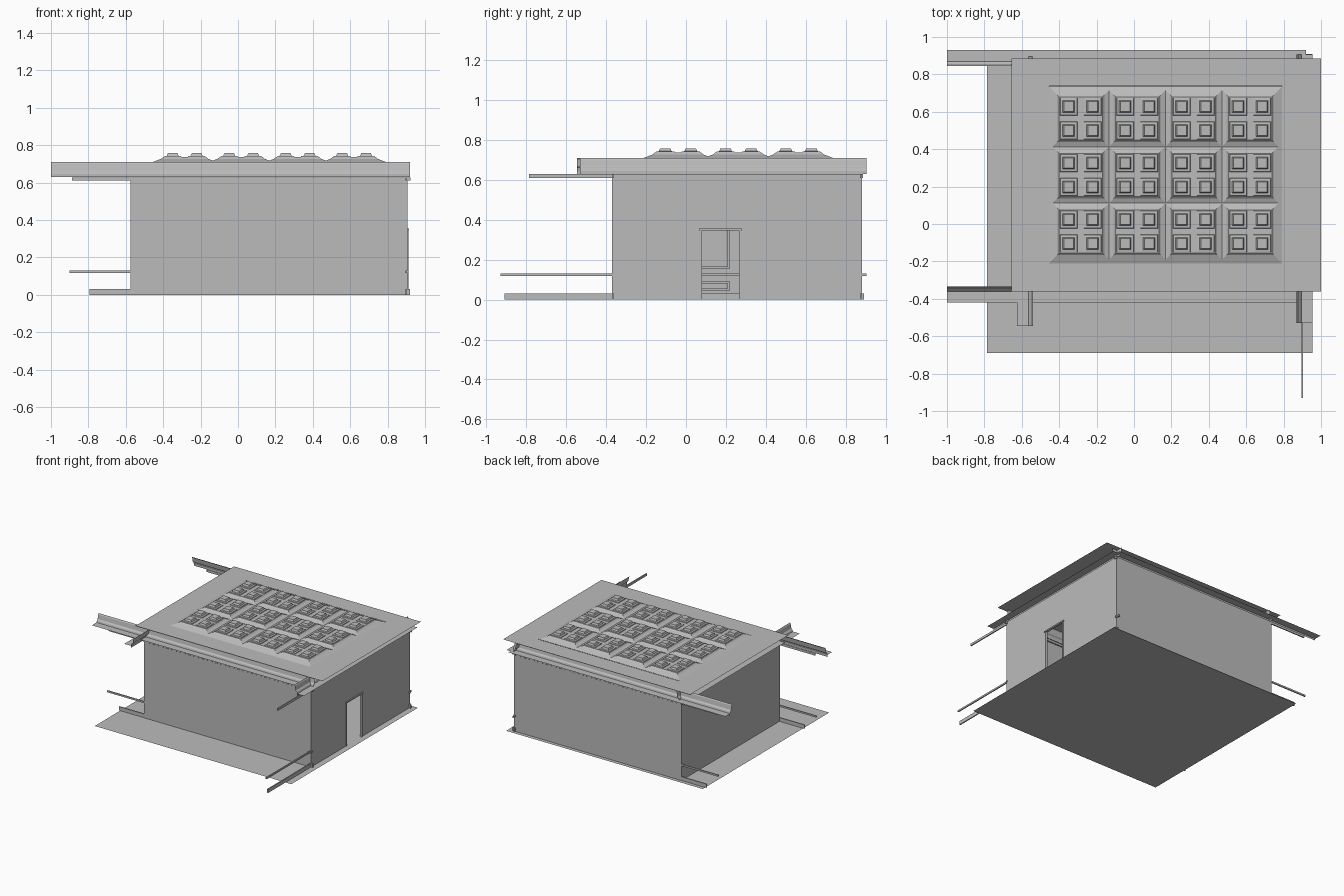
import bpy
import bmesh

cube = bpy.data.objects.get("Cube")
if cube:
    bpy.data.objects.remove(cube, do_unlink=True)

plaster = bpy.data.materials.new("grey_plaster")
plaster.use_nodes = True
GREY = (0.5, 0.5, 0.5, 1)
plaster.diffuse_color = GREY
plaster.node_tree.nodes["Principled BSDF"].inputs["Base Color"].default_value = GREY

# Room limits
X0, X1, Y0, Y1 = -0.575, 0.905, -0.37, 0.88
WALL_TOP, CEILING = 0.61, 0.71
DOOR_Y0, DOOR_Y1, DOOR_TOP = 0.08, 0.265, 0.345

# Each side: running axis, wall position, outward sign
SIDES = {
    "front": ("x", Y0, -1),
    "back": ("x", Y1, 1),
    "left": ("y", X0, -1),
    "right": ("y", X1, 1),
}


def finish(name, bm):
    mesh = bpy.data.meshes.new(name)
    bm.to_mesh(mesh)
    bm.free()
    mesh.materials.append(plaster)
    obj = bpy.data.objects.new(name, mesh)
    bpy.context.collection.objects.link(obj)
    return obj


def quad(bm, points):
    bm.faces.new([bm.verts.new(p) for p in points])


def on_side(side, out, along, z):
    axis, wall, sign = SIDES[side]
    across = wall + sign * out
    return (along, across, z) if axis == "x" else (across, along, z)


def sweep(bm, side, profile, start, end, closed=False):
    """Run an (outward, height) profile along one wall."""
    rows = [[bm.verts.new(on_side(side, o, t, z)) for o, z in profile] for t in (start, end)]
    count = len(profile)
    for i in range(count if closed else count - 1):
        j = (i + 1) % count
        bm.faces.new((rows[0][i], rows[0][j], rows[1][j], rows[1][i]))
    if closed:
        bm.faces.new(rows[0])
        bm.faces.new(rows[1][::-1])
    bmesh.ops.recalc_face_normals(bm, faces=bm.faces)


def bar(bm, side, start, end, low, high, inner=-0.01, outer=-0.001):
    sweep(bm, side, [(inner, low), (outer, low), (outer, high), (inner, high)], start, end, True)


def square_rings(bm, cx, cy, rings):
    """Stack square rings of (half size, height) and cap the last."""
    previous = None
    for half, z in rings:
        ring = [bm.verts.new((cx + sx * half, cy + sy * half, z))
                for sx, sy in ((-1, -1), (1, -1), (1, 1), (-1, 1))]
        if previous:
            for i in range(4):
                j = (i + 1) % 4
                bm.faces.new((previous[i], previous[j], ring[j], ring[i]))
        previous = ring
    bm.faces.new(previous)


# Floor sheet
bm = bmesh.new()
quad(bm, [(-0.785, -0.69, 0), (0.955, -0.69, 0), (0.955, 0.91, 0), (-0.785, 0.91, 0)])
finish("floor", bm)

# Plain walls
for side, (a, b) in {"front": (X0, X1), "back": (X0, X1), "left": (Y0, Y1)}.items():
    bm = bmesh.new()
    sweep(bm, side, [(0, 0), (0, WALL_TOP)], a, b)
    finish(side + "_wall", bm)

# Right wall around the doorway
bm = bmesh.new()
sweep(bm, "right", [(0, 0), (0, WALL_TOP)], Y0, DOOR_Y0)
sweep(bm, "right", [(0, DOOR_TOP), (0, WALL_TOP)], DOOR_Y0, DOOR_Y1)
sweep(bm, "right", [(0, 0), (0, WALL_TOP)], DOOR_Y1, Y1)
finish("right_wall", bm)

# Door casing
bm = bmesh.new()
bar(bm, "right", DOOR_Y0 - 0.01, DOOR_Y0, 0, DOOR_TOP, -0.01, 0.006)
bar(bm, "right", DOOR_Y1, DOOR_Y1 + 0.01, 0, DOOR_TOP, -0.01, 0.006)
bar(bm, "right", DOOR_Y0 - 0.016, DOOR_Y1 + 0.016, DOOR_TOP, DOOR_TOP + 0.01, -0.01, 0.009)
finish("door_casing", bm)

# Baseboard, chair rail and picture rail, with loose ends past the corners
RAILS = {
    "baseboard": (0, 0.03, {"x": (-0.795, 0.92), "y": (-0.91, 0.89)}),
    "chair_rail": (0.117, 0.13, {"x": (-0.9, 0.912), "y": (-0.93, 0.905)}),
    "picture_rail": (WALL_TOP, 0.628, {"x": (-0.888, 0.923), "y": (-0.785, 0.885)}),
}
for name, (low, high, spans) in RAILS.items():
    for side, (axis, wall, sign) in SIDES.items():
        a, b = spans[axis]
        if side == "left":
            a, b = Y0, Y1
        bm = bmesh.new()
        if side == "right" and low < DOOR_TOP:
            bar(bm, side, a, DOOR_Y0 - 0.01, low, high)
            bar(bm, side, DOOR_Y1 + 0.01, b, low, high)
        else:
            bar(bm, side, a, b, low, high)
        finish(side + "_" + name, bm)

# Moulded panel frames on the inside of the left wall
bm = bmesh.new()
for start in (-0.33, -0.05, 0.28, 0.58):
    end = start + 0.27
    for low, high in ((0.045, 0.09), (0.155, 0.56)):
        bar(bm, "left", start, end, low, low + 0.01)
        bar(bm, "left", start, end, high - 0.01, high)
        bar(bm, "left", start, start + 0.012, low, high)
        bar(bm, "left", end - 0.012, end, low, high)
finish("left_wall_panels", bm)

# Cornices: stepped moulding with a flat flange behind it
MOULDING = [(-0.01, 0.63), (-0.01, 0.645), (-0.014, 0.658), (-0.02, 0.663),
            (-0.024, 0.668), (-0.03, 0.7), (-0.036, CEILING)]
CORNICE = {"front": (-1, 0.92), "back": (-1, 0.92), "left": (-0.545, 0.895), "right": (-0.53, 0.905)}
for side, (a, b) in CORNICE.items():
    bm = bmesh.new()
    sweep(bm, side, MOULDING, a, b)
    sweep(bm, side, [(-0.01, 0.645), (0.05, 0.645)], a, b)
    finish(side + "_cornice", bm)

# Ceiling sheet with an opening for the coffers
bm = bmesh.new()
outer = [(-0.655, -0.36), (1, -0.36), (1, 0.885), (-0.655, 0.885)]
inner = [(-0.455, -0.21), (0.79, -0.21), (0.79, 0.737), (-0.455, 0.737)]
for i in range(4):
    j = (i + 1) % 4
    quad(bm, [(*p, CEILING) for p in (outer[i], outer[j], inner[j], inner[i])])
bmesh.ops.remove_doubles(bm, verts=bm.verts, dist=0.0001)
finish("ceiling", bm)

# Coffers: a raised square with four smaller stepped squares
PITCH = 0.302
COFFER = [(0.17, CEILING), (0.126, 0.727), (0.116, 0.736)]
BOSS = [(0.047, 0.736), (0.045, 0.741), (0.032, 0.743), (0.026, 0.757)]
for column in range(4):
    for row in range(3):
        cx, cy = -0.285 + column * PITCH, -0.04 + row * PITCH
        bm = bmesh.new()
        square_rings(bm, cx, cy, COFFER)
        for sx in (-1, 1):
            for sy in (-1, 1):
                square_rings(bm, cx + sx * 0.064, cy + sy * 0.064, BOSS)
        finish(f"coffer_{column + 1}_{row + 1}", bm)
